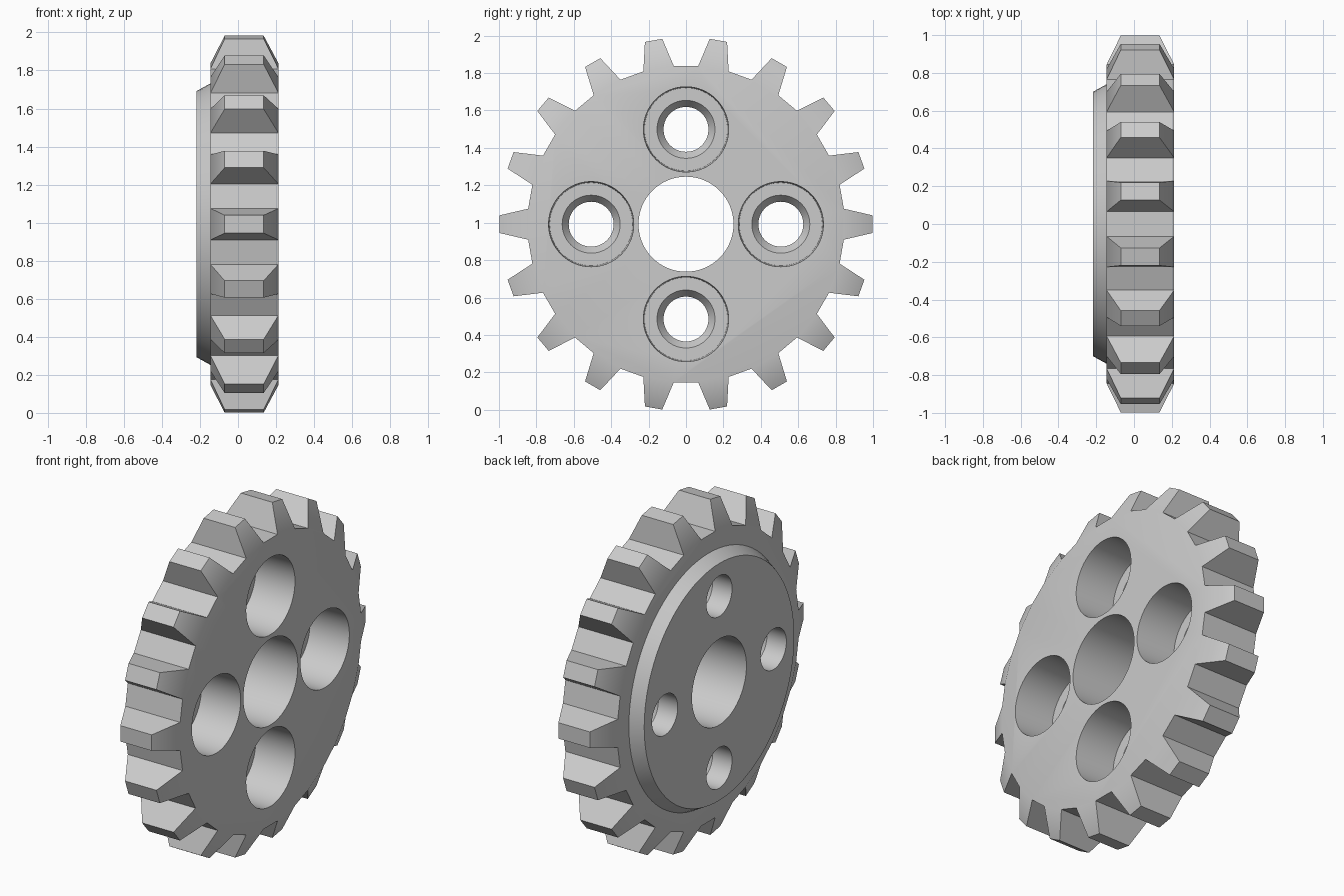
import bpy, bmesh
from math import sin, cos, radians, tau

if "Cube" in bpy.data.objects:
    bpy.data.objects.remove(bpy.data.objects["Cube"], do_unlink=True)

TEETH = 18
ROOT, TIP = 0.848, 0.999
BACK, FRONT = -0.145, 0.213
CENTRE = 0.992

steel = bpy.data.materials.new("grey metal")
steel.diffuse_color = (0.6, 0.6, 0.6, 1)
steel.use_nodes = True
steel.node_tree.nodes["Principled BSDF"].inputs["Base Color"].default_value = (0.6, 0.6, 0.6, 1)


def finish(name, bm):
    bmesh.ops.recalc_face_normals(bm, faces=bm.faces)
    mesh = bpy.data.meshes.new(name)
    bm.to_mesh(mesh)
    bm.free()
    mesh.materials.append(steel)
    obj = bpy.data.objects.new(name, mesh)
    bpy.context.collection.objects.link(obj)
    return obj


def lathe(name, profile, y=0.0, z=0.0, segments=64):
    """Closed solid turned round the x axis from (x, radius) pairs."""
    bm = bmesh.new()
    rings = [[bm.verts.new((x, y + r * cos(tau * i / segments),
                            CENTRE + z + r * sin(tau * i / segments)))
              for i in range(segments)] for x, r in profile]
    for a, b in zip(rings, rings[1:]):
        for i in range(segments):
            j = (i + 1) % segments
            bm.faces.new((a[i], a[j], b[j], b[i]))
    bm.faces.new(rings[0])
    bm.faces.new(rings[-1])
    return finish(name, bm)


def toothed_disc():
    """Disc whose teeth taper on all four sides towards a flat tip."""
    bm = bmesh.new()

    def edge(radius, degrees, x0, x1):
        a = radians(degrees)
        return [bm.verts.new((x, radius * cos(a), CENTRE + radius * sin(a))) for x in (x0, x1)]

    teeth = []
    for t in range(TEETH):
        mid = 360 / TEETH * t
        teeth.append([edge(ROOT, mid - 5.6, BACK, FRONT),
                      edge(TIP, mid - 2.7, -0.07, 0.135),
                      edge(TIP, mid + 2.7, -0.07, 0.135),
                      edge(ROOT, mid + 5.6, BACK, FRONT)])
    for t, tooth in enumerate(teeth):
        following = teeth[(t + 1) % TEETH][0]
        # flanks, tip and the valley to the next tooth
        for a, b in zip(tooth, tooth[1:] + [following]):
            bm.faces.new((a[0], a[1], b[1], b[0]))
        # sloping tooth ends
        for side in (0, 1):
            bm.faces.new([e[side] for e in tooth])
    for side in (0, 1):
        bm.faces.new([e[side] for tooth in teeth for e in (tooth[0], tooth[3])])
    return finish("gear_wheel", bm)


def combine(target, tool, operation):
    mod = target.modifiers.new(operation.lower(), 'BOOLEAN')
    mod.operation, mod.solver, mod.object = operation, 'EXACT', tool
    bpy.context.view_layer.objects.active = target
    bpy.ops.object.modifier_apply(modifier=mod.name)
    bpy.data.objects.remove(tool, do_unlink=True)


gear = toothed_disc()

# raised hub with a chamfered rim
combine(gear, lathe("hub", [(-0.217, 0.70), (BACK, 0.74), (0.0, 0.74)], segments=96), 'UNION')

# central bore
combine(gear, lathe("bore", [(-0.4, 0.254), (0.4, 0.254)]), 'DIFFERENCE')

# four stepped bolt holes with a countersunk ledge
bolt_profile = [(0.4, 0.232), (-0.04, 0.222), (-0.04, 0.155), (-0.09, 0.12), (-0.4, 0.12)]
for y, z in ((1, 0), (0, 1), (-1, 0), (0, -1)):
    combine(gear, lathe("bolt_hole", bolt_profile, 0.507 * y, 0.507 * z), 'DIFFERENCE')

bpy.ops.object.select_all(action='DESELECT')
gear.select_set(True)
bpy.context.view_layer.objects.active = gear
bpy.ops.object.shade_smooth_by_angle(angle=radians(30))
